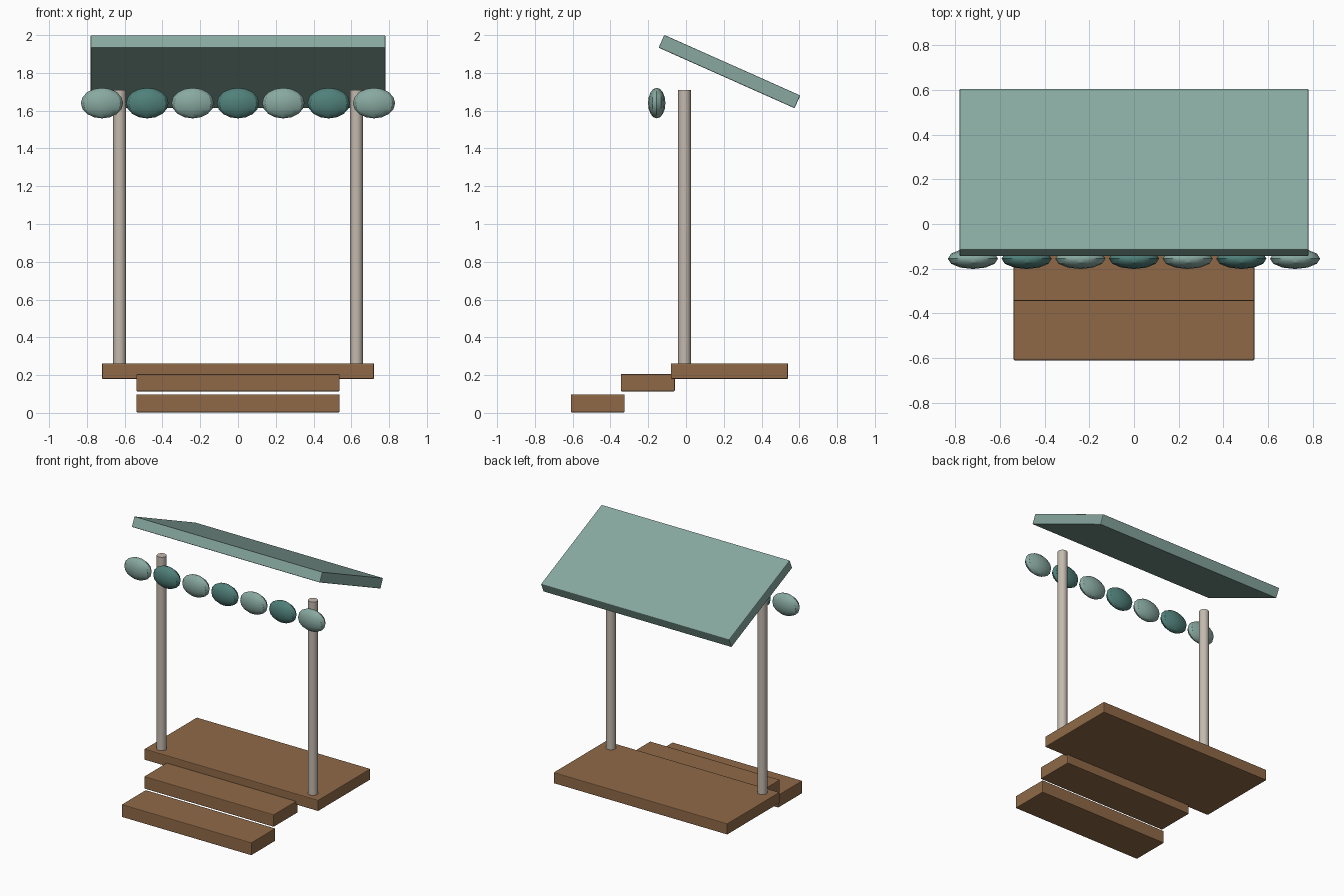
import bpy, math

cube = bpy.data.objects.get("Cube")
if cube:
    bpy.data.objects.remove(cube, do_unlink=True)


def material(name, srgb):
    lin = [((c / 255 + 0.055) / 1.055) ** 2.4 for c in srgb] + [1.0]
    m = bpy.data.materials.new(name)
    m.use_nodes = True
    m.diffuse_color = lin
    m.node_tree.nodes["Principled BSDF"].inputs["Base Color"].default_value = lin
    return m


wood = material("brown wood", (143, 105, 71))
stone = material("pale post", (196, 186, 174))
sage = material("sage green", (136, 169, 160))
teal = material("deep teal", (80, 128, 122))


def finish(ob, name, mat):
    ob.name = name
    ob.data.materials.append(mat)
    return ob


# Softly bevelled board given by centre, size and tilt about x
def board(name, centre, size, mat, tilt=0.0):
    bpy.ops.mesh.primitive_cube_add(size=1, location=centre)
    ob = bpy.context.object
    ob.scale = size
    bpy.ops.object.transform_apply(location=False, rotation=False, scale=True)
    ob.rotation_euler.x = tilt
    bev = ob.modifiers.new("soft edges", 'BEVEL')
    bev.width = 0.005
    bev.segments = 2
    return finish(ob, name, mat)


# Deck and the two steps in front of it
board("deck", (0, 0.23, 0.221), (1.44, 0.62, 0.082), wood)
board("upper_step", (0, -0.202, 0.16), (1.075, 0.285, 0.092), wood)
board("lower_step", (0, -0.467, 0.05), (1.075, 0.285, 0.095), wood)

# Tilted awning panel
board("awning", (0, 0.23, 1.807), (1.56, 0.788, 0.074), sage, math.radians(-24))

# Posts
for side, x in (("right", -0.627), ("left", 0.627)):
    bpy.ops.mesh.primitive_cylinder_add(vertices=16, radius=0.034, depth=1.46,
                                        location=(x, -0.008, 0.98))
    finish(bpy.context.object, side + "_post", stone)
    bpy.ops.object.shade_smooth_by_angle(angle=math.radians(35))

# Row of flattened beads in alternating colours
for i in range(7):
    bpy.ops.mesh.primitive_uv_sphere_add(segments=12, ring_count=8, radius=1,
                                         location=(0.24 * (i - 3), -0.155, 1.64))
    ob = bpy.context.object
    ob.scale = (0.112, 0.046, 0.081)
    bpy.ops.object.transform_apply(location=False, rotation=False, scale=True)
    finish(ob, f"bead_{i + 1}", teal if i % 2 else sage)
    bpy.ops.object.shade_smooth_by_angle(angle=math.radians(30))
